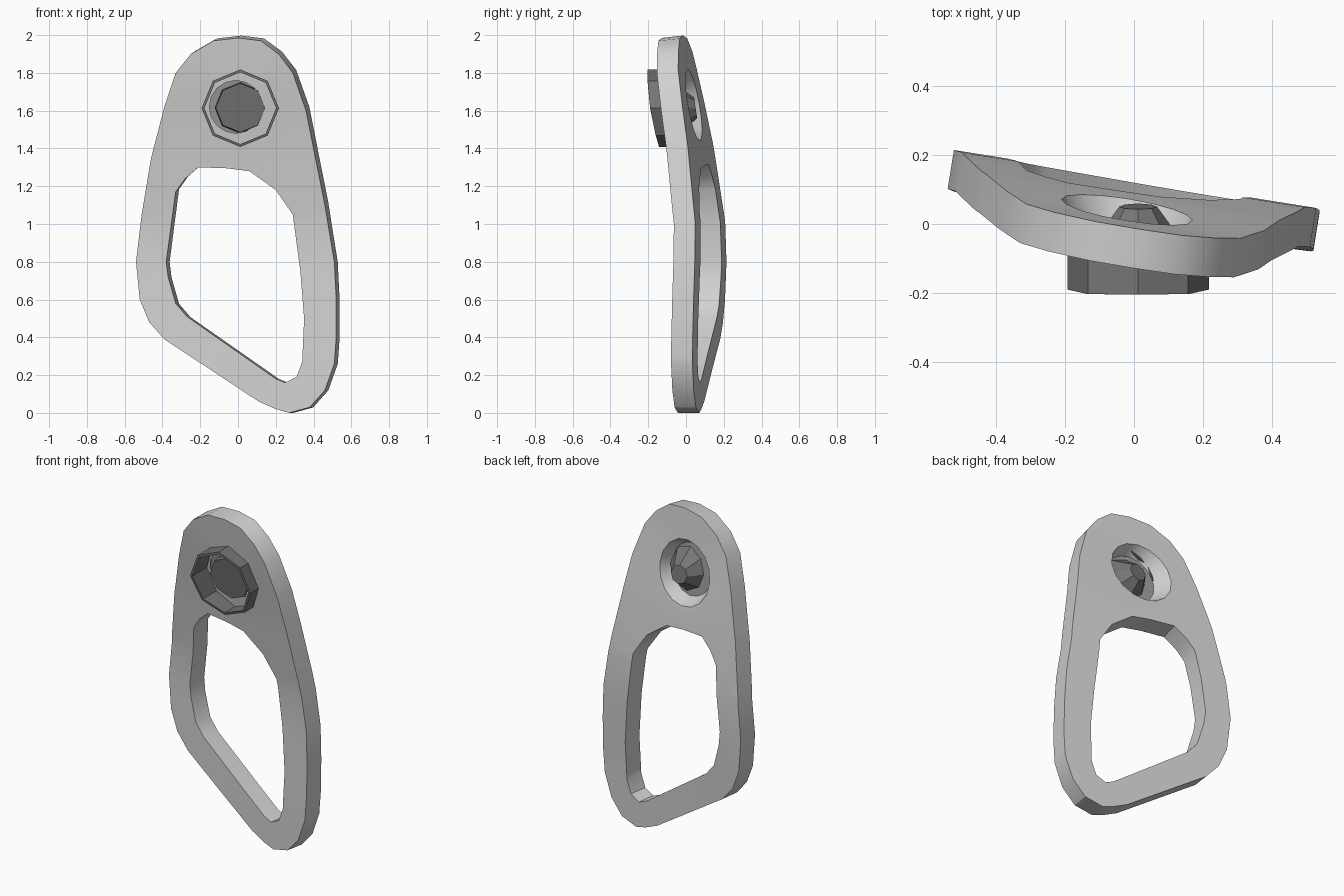
import bpy, bmesh, math
from mathutils import Vector

cube = bpy.data.objects.get("Cube")
if cube:
    bpy.data.objects.remove(cube, do_unlink=True)


def grey(name, value):
    mat = bpy.data.materials.new(name)
    mat.use_nodes = True
    mat.diffuse_color = (value, value, value, 1)
    mat.node_tree.nodes["Principled BSDF"].inputs["Base Color"].default_value = (value, value, value, 1)
    return mat


light_grey = grey("light_grey", 0.64)
mid_grey = grey("mid_grey", 0.32)
dark_grey = grey("dark_grey", 0.18)


def finish(name, bm, material):
    bmesh.ops.recalc_face_normals(bm, faces=bm.faces[:])
    mesh = bpy.data.meshes.new(name)
    bm.to_mesh(mesh)
    bm.free()
    obj = bpy.data.objects.new(name, mesh)
    bpy.context.collection.objects.link(obj)
    mesh.materials.append(material)
    return obj


# Plate: bent front surface, as depth over height and width
BEND = [(0, 0), (0.3, 0.003), (0.8, 0.015), (1.0, 0.012), (1.4, -0.04), (1.8, -0.108), (2.0, -0.13)]


def bend(z):
    for (z0, y0), (z1, y1) in zip(BEND, BEND[1:]):
        if z <= z1:
            break
    return y0 + (y1 - y0) * (z - z0) / (z1 - z0)


def front_y(x, z):
    return bend(z) - 0.16 * x


OUTER = [(0, 1.985), (.12, 1.97), (.215, 1.9), (.29, 1.8), (.36, 1.6), (.41, 1.35), (.46, 1.1),
         (.51, .8), (.52, .6), (.52, .4), (.51, .26), (.46, .12), (.38, .03), (.27, 0), (.2, .02),
         (.11, .06), (-.39, .39), (-.47, .48), (-.52, .6), (-.54, .8), (-.51, 1.05),
         (-.46, 1.35), (-.39, 1.62), (-.33, 1.8), (-.25, 1.9), (-.13, 1.97)]
WINDOW = [(-.21, 1.3), (-.06, 1.295), (.06, 1.28), (.2, 1.18), (.29, 1.05), (.33, .75), (.35, .5),
          (.34, .27), (.31, .19), (.25, .16), (.2, .18), (-.27, .51), (-.33, .58), (-.37, .72),
          (-.38, .8), (-.33, 1.17), (-.28, 1.24)]
BORE_X, BORE_Z, BORE_R, BORE_BACK = -0.012, 1.62, 0.14, 0.19
BORE = [(BORE_X + BORE_R * math.sin(i * math.tau / 16), BORE_Z + BORE_R * math.cos(i * math.tau / 16))
        for i in range(16)]

bm = bmesh.new()
for loop in (OUTER, WINDOW, BORE):
    vs = [bm.verts.new((x, 0, z)) for x, z in loop]
    for a, b in zip(vs, vs[1:] + vs[:1]):
        bm.edges.new((a, b))
bmesh.ops.triangle_fill(bm, use_beauty=True, edges=bm.edges[:], normal=(0, -1, 0))
for z in (0.3, 0.8, 1.0, 1.4):
    bmesh.ops.bisect_plane(bm, geom=bm.verts[:] + bm.edges[:] + bm.faces[:],
                           plane_co=(0, 0, z), plane_no=(0, 0, 1), dist=1e-4)

front_verts, front_faces = bm.verts[:], bm.faces[:]
rim = [e for e in bm.edges if len(e.link_faces) == 1]
back = {}
for v in front_verts:
    x, z = v.co.x, v.co.z
    above, below = min(z + 0.1, 2), max(z - 0.1, 0)
    slope = (bend(above) - bend(below)) / (above - below)
    v.co.y = front_y(x, z)
    radial = Vector((x - BORE_X, 0, z - BORE_Z))
    if radial.length < BORE_R + 0.005:
        # countersunk bore widens towards the back
        wide = radial * (BORE_BACK / BORE_R)
        bx, bz = -0.02 + wide.x, 1.63 + wide.z
        co = Vector((bx, front_y(bx, bz) + 0.117, bz))
    else:
        co = v.co + Vector((0.018, 0.113, -0.113 * slope))
    back[v] = bm.verts.new(co)
for f in front_faces:
    bm.faces.new([back[v] for v in reversed(f.verts)])
for e in rim:
    a, b = e.verts
    bm.faces.new((a, b, back[b], back[a]))
plate = finish("plate", bm, light_grey)
bpy.ops.object.select_all(action='DESELECT')
plate.select_set(True)
bpy.context.view_layer.objects.active = plate
bpy.ops.object.shade_smooth_by_angle(angle=math.radians(32))


# Turned parts, leaning back with the top of the plate and slightly dished
def turned(name, profile, sides, cx, cz, material, closed=False, side_lean=0):
    bm = bmesh.new()
    rings = []
    for r, d in profile:
        ring = []
        for i in range(sides):
            a = i * math.tau / sides
            side, up = r * math.sin(a), r * math.cos(a)
            y = d - side_lean * side - 0.15 * up + 0.4 * up * up
            ring.append(bm.verts.new((cx + side, y, cz + up)))
        rings.append(ring)
    pairs = list(zip(rings, rings[1:]))
    if closed:
        pairs.append((rings[-1], rings[0]))
    else:
        bm.faces.new(rings[0])
        bm.faces.new(rings[-1])
    for r0, r1 in pairs:
        for i in range(sides):
            j = (i + 1) % sides
            bm.faces.new((r0[i], r0[j], r1[j], r1[i]))
    return finish(name, bm, material)


turned("boss_collar", [(0.205, -0.19), (0.19, -0.19), (0.19, -0.02), (0.205, -0.02)],
       8, 0.012, 1.613, dark_grey, closed=True)
turned("boss_cone", [(0.13, -0.104), (0.135, -0.06), (0.055, 0.05)], 8, 0.012, 1.615, dark_grey)
turned("bore_floor", [(0.152, -0.054), (0.152, -0.048)], 16, BORE_X, BORE_Z, mid_grey, side_lean=0.16)
